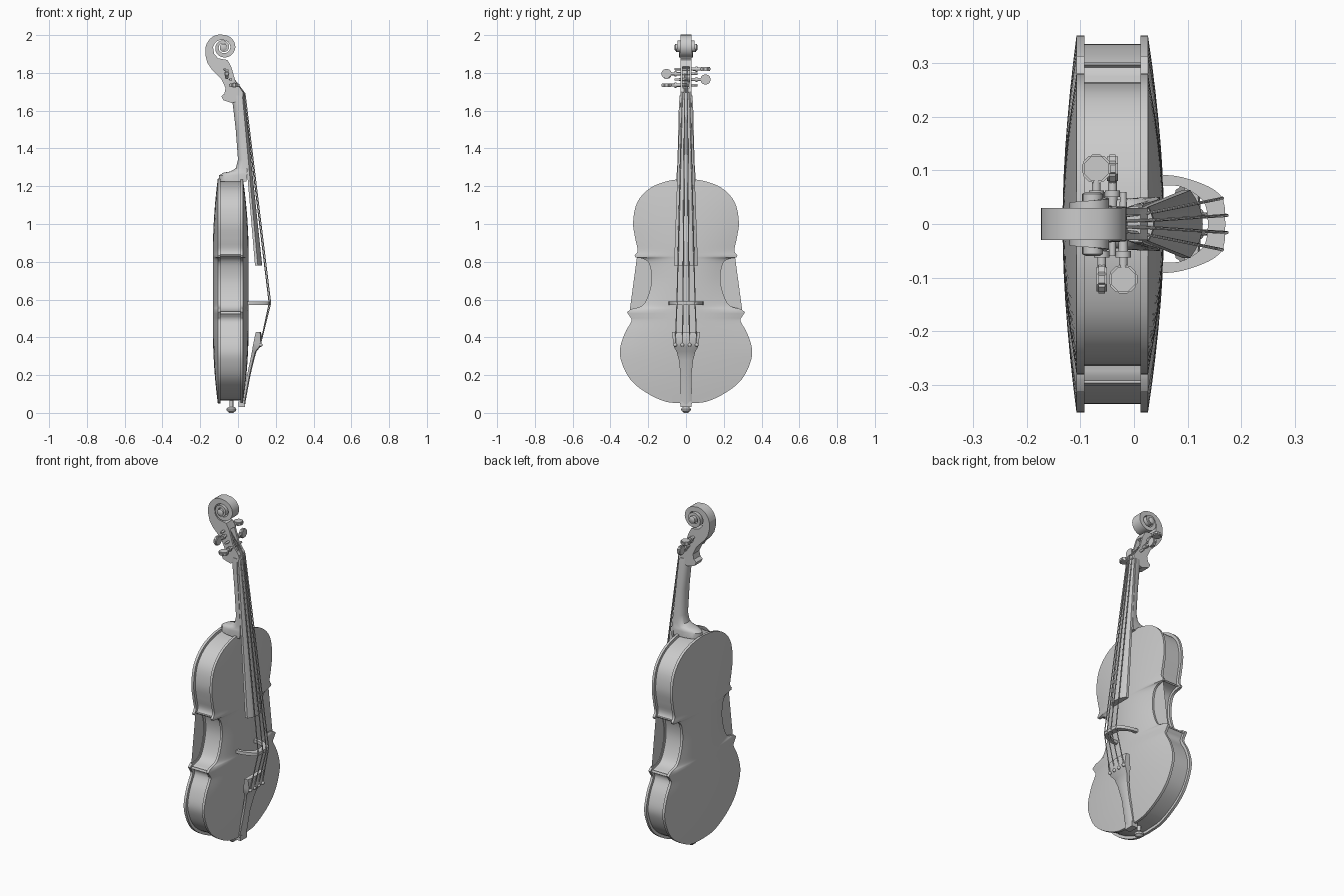
import bpy, bmesh, math
from mathutils import Vector, Matrix

if "Cube" in bpy.data.objects:
    bpy.data.objects.remove(bpy.data.objects["Cube"])


def finish(name, bm):
    bmesh.ops.recalc_face_normals(bm, faces=bm.faces)
    me = bpy.data.meshes.new(name)
    bm.to_mesh(me)
    bm.free()
    ob = bpy.data.objects.new(name, me)
    bpy.context.collection.objects.link(ob)
    return ob


def loft(name, rings):
    """Skin closed rings of points and cap both ends."""
    bm = bmesh.new()
    vs = [[bm.verts.new(p) for p in r] for r in rings]
    n = len(vs[0])
    for a, b in zip(vs, vs[1:]):
        for i in range(n):
            bm.faces.new((a[i], a[(i + 1) % n], b[(i + 1) % n], b[i]))
    bm.faces.new(vs[0])
    bm.faces.new(vs[-1])
    return finish(name, bm)


def circle(c, r, axis, n=16):
    pts = []
    for k in range(n):
        u, v = r * math.cos(math.tau * k / n), r * math.sin(math.tau * k / n)
        pts.append(Vector(c) + Vector((u, v, 0) if axis == 'z' else (u, 0, v)))
    return pts


def spline(pts, n=4):
    """Catmull-Rom points through a chain."""
    p = [Vector(q) for q in pts]
    p = [2 * p[0] - p[1]] + p + [2 * p[-1] - p[-2]]
    out = []
    for a, b, c, d in zip(p, p[1:], p[2:], p[3:]):
        for k in range(n):
            t = k / n
            out.append(0.5 * (2 * b + (c - a) * t + (2 * a - 5 * b + 4 * c - d) * t * t
                              + (3 * b - a - 3 * c + d) * t ** 3))
    return out + [p[-2]]


def wire(name, pts, r):
    cu = bpy.data.curves.new(name, 'CURVE')
    cu.dimensions = '3D'
    cu.bevel_depth, cu.bevel_resolution, cu.use_fill_caps = r, 1, True
    s = cu.splines.new('POLY')
    s.points.add(len(pts) - 1)
    for q, p in zip(s.points, pts):
        q.co = (*p, 1)
    ob = bpy.data.objects.new(name, cu)
    bpy.context.collection.objects.link(ob)


# Half outline of the body (y, z): lower bout, waist, upper bout
half = spline([(0, .05), (.11, .06), (.22, .113), (.297, .18), (.34, .265), (.35, .335),
               (.325, .42), (.289, .485), (.296, .508), (.313, .533)])
half += spline([(.29, .55), (.24, .563), (.213, .592), (.19, .655), (.182, .72),
                (.195, .79), (.225, .815), (.268, .823)])
half += spline([(.272, .833), (.256, .86), (.268, .92), (.28, 1.01), (.258, 1.115),
                (.19, 1.19), (.095, 1.228), (0, 1.24)])
outline = half + [Vector((-p.x, p.y)) for p in reversed(half[1:-1])]

# Ribs, set in from the plate edges
inner = []
for i, p in enumerate(outline):
    d = (outline[(i + 1) % len(outline)] - outline[i - 1]).normalized()
    inner.append(p + Vector((-d.y, d.x)) * 0.016)
loft("ribs", [[(x, p.x, p.y) for p in inner] for x in (-.095, .015)])

# Arched plates
for name, base, rim, rise in (("top_plate", .012, .026, .03), ("back_plate", -.092, -.107, -.026)):
    bm = bmesh.new()
    rows = []
    for p in half:
        e = max(0, min(1, (p.y - .05) / .4, (1.24 - p.y) / .4))
        ts = [k / 7 for k in range(-7, 8)]
        rows.append([bm.verts.new((rim + rise * (1 - t * t) * (1 - (1 - e) ** 2), p.x * t, p.y))
                     for t in ts])
    for a, b in zip(rows, rows[1:]):
        for i in range(14):
            bm.faces.new((a[i], a[i + 1], b[i + 1], b[i]))
    bmesh.ops.remove_doubles(bm, verts=bm.verts, dist=1e-5)
    ext = bmesh.ops.extrude_edge_only(bm, edges=[e for e in bm.edges if e.is_boundary])
    for v in ext['geom']:
        if isinstance(v, bmesh.types.BMVert):
            v.co.x = base
    bmesh.ops.holes_fill(bm, edges=[e for e in bm.edges if e.is_boundary], sides=0)
    finish(name, bm)

# Neck with heel: D-shaped sections (z, back x, front x, half width)
neck = []
for z, xb, xf, w in ((1.225, -.1, .045, .05), (1.258, -.1, .048, .05), (1.272, -.075, .047, .049),
                     (1.278, -.04, .046, .048), (1.295, -.012, .045, .047), (1.34, .0, .043, .045),
                     (1.5, -.012, .03, .041), (1.62, -.026, .02, .038), (1.68, -.035, .016, .034)):
    neck.append([(xf - (xf - xb) * math.sin(math.pi * k / 12) ** .7,
                  w * math.cos(math.pi * k / 12), z) for k in range(13)])
loft("neck", neck)

# Fingerboard and nut: flat back, arched front
def board(z, xb, xe, xc, w):
    arc = [(xe + (xc - xe) * (1 - (k / 4) ** 2), w * k / 4, z) for k in range(4, -5, -1)]
    return [(xb, w, z)] + arc + [(xb, -w, z)]

loft("fingerboard", [board(.78, .09, .105, .128, .063), board(1.675, .014, .024, .034, .031)])
loft("nut", [board(1.675, .01, .028, .038, .031), board(1.695, .008, .026, .036, .03)])

# Pegbox rising into the scroll
prof = [(.025, 1.70), (.018, 1.66), (-.03, 1.64), (-.077, 1.655), (-.088, 1.677), (-.072, 1.69),
        (-.066, 1.72), (-.087, 1.765), (-.115, 1.795), (-.14, 1.82), (-.163, 1.855), (-.173, 1.895),
        (-.172, 1.935), (-.132, 1.935), (-.126, 1.9), (-.105, 1.877), (-.055, 1.868),
        (-.035, 1.83), (-.013, 1.755)]
pegbox = loft("pegbox", [[(x, y, z) for x, z in prof] for y in (-.03, .03)])
bm = bmesh.new()
bmesh.ops.create_cube(bm, size=1, matrix=Matrix.Translation((-.016, 0, 1.775))
                      @ Matrix.Rotation(-.34, 4, 'Y') @ Matrix.Diagonal((.07, .036, .125, 1)))
cutter = finish("pegbox_cutter", bm)
cutter.hide_render = True
cutter.hide_viewport = True
m = pegbox.modifiers.new("slot", 'BOOLEAN')
m.operation, m.object, m.solver = 'DIFFERENCE', cutter, 'EXACT'

# Scroll: a spiral band that widens towards the eye
keys = [(0, .095), (.125, .08), (.25, .066), (.5, .063), (.75, .053), (1, .043), (1.5, .03), (2, .019)]
rings = []
for k in range(65):
    f = k / 32
    (f0, r0), (f1, r1) = next((a, b) for a, b in zip(keys, keys[1:]) if f <= b[0])
    r = r0 + (r1 - r0) * (f - f0) / (f1 - f0)
    w = .03 + .026 * max(0, (f - .4) / 1.6)
    a = math.pi - math.tau * f
    rings.append([(-.077 + q * math.cos(a), y, 1.935 + q * math.sin(a))
                  for q, y in ((r, -w), (r, w), (r * .58, w), (r * .58, -w))])
loft("scroll", rings)
loft("scroll_eye", [circle((-.077, y, 1.935), r, 'y') for y, r in
                    ((-.06, .012), (-.056, .019), (.056, .019), (.06, .012))])

# Tuning pegs (x, z, side, head turned edge-up)
pegs = [(-.07, 1.82, 1, True), (-.06, 1.795, -1, False), (-.04, 1.765, 1, False), (-.02, 1.735, -1, True)]
for i, (x, z, s, flat) in enumerate(pegs):
    loft(f"peg_shaft_{i + 1}", [circle((x, s * y, z), r, 'y', 12) for y, r in
         ((-.06, .006), (.05, .009), (.05, .014), (.062, .014), (.062, .008), (.09, .008))])
    bm = bmesh.new()
    turn = Matrix.Identity(4) if flat else Matrix.Rotation(math.pi / 2, 4, 'Y')
    bmesh.ops.create_cone(bm, cap_ends=True, segments=8, radius1=1, radius2=1, depth=1,
                          matrix=Matrix.Translation((x, s * .103, z)) @ turn
                          @ Matrix.Diagonal((.029, .029, .02, 1)) @ Matrix.Rotation(math.pi / 8, 4, 'Z'))
    bmesh.ops.bevel(bm, geom=bm.edges[:], offset=.004, segments=2, affect='EDGES')
    finish(f"peg_head_{i + 1}", bm)

# Bridge: thin arch standing on the top plate
outer = spline([(.05, .092), (.09, .087), (.14, .069), (.166, .045), (.17, 0)], 3)
inn = spline([(.05, .072), (.085, .07), (.115, .055), (.133, .035), (.138, 0)], 3)
mirror = lambda c: c + [Vector((p.x, -p.y)) for p in reversed(c[:-1])]
loft("bridge", [[(a.x, a.y, .572), (a.x, a.y, .59), (b.x, b.y, .59), (b.x, b.y, .572)]
                for a, b in zip(mirror(outer), mirror(inn))])

# Tailpiece sections (z, back x, front x, half width)
loft("tailpiece", [board(z, a, b - .006, b, w) for z, a, b, w in (
    (.03, .018, .036, .028), (.06, .02, .04, .032), (.2, .048, .066, .029), (.28, .065, .085, .038),
    (.325, .074, .098, .05), (.35, .078, .118, .064), (.37, .082, .124, .066), (.41, .09, .125, .073),
    (.427, .094, .122, .075))])
bm = bmesh.new()
bmesh.ops.create_cube(bm, size=1, matrix=Matrix.Translation((.02, 0, .045))
                      @ Matrix.Diagonal((.036, .06, .03, 1)))
finish("saddle", bm)

# End button
loft("end_button", [circle((-.035, 0, z), r, 'z', 20) for z, r in (
    (.0, .012), (.006, .016), (.01, .024), (.02, .026), (.028, .02), (.032, .01), (.07, .01))])

# Strings from tailpiece over bridge and nut to the pegs, with tuner knobs
for i in range(4):
    u = i - 1.5
    top = .174 - .004 * u * u
    px, pz = [(p[0], p[1]) for p in pegs][(3, 1, 0, 2)[i]]
    wire(f"string_{i + 1}", [(.118, u * .038, .36), (top, u * .032, .581),
                             (.038 - .003 * u * u, u * .014, 1.69), (px + .008, u * .009, pz)], .003)
    loft(f"string_knob_{i + 1}", [circle((.118 + .004 * j, u * .038, .36), .001, 'y', 4)
                                  for j in (0, 1)]).hide_render = True
    bm = bmesh.new()
    bmesh.ops.create_uvsphere(bm, u_segments=12, v_segments=8, radius=.01,
                              matrix=Matrix.Translation((.12, u * .038, .36)))
    finish(f"string_anchor_{i + 1}", bm)

# Smooth shading with sharp edges kept
for ob in bpy.context.scene.objects:
    if ob.type == 'MESH' and not ob.hide_render:
        ob.select_set(True)
        bpy.context.view_layer.objects.active = ob
bpy.ops.object.shade_smooth_by_angle(angle=math.radians(35))
